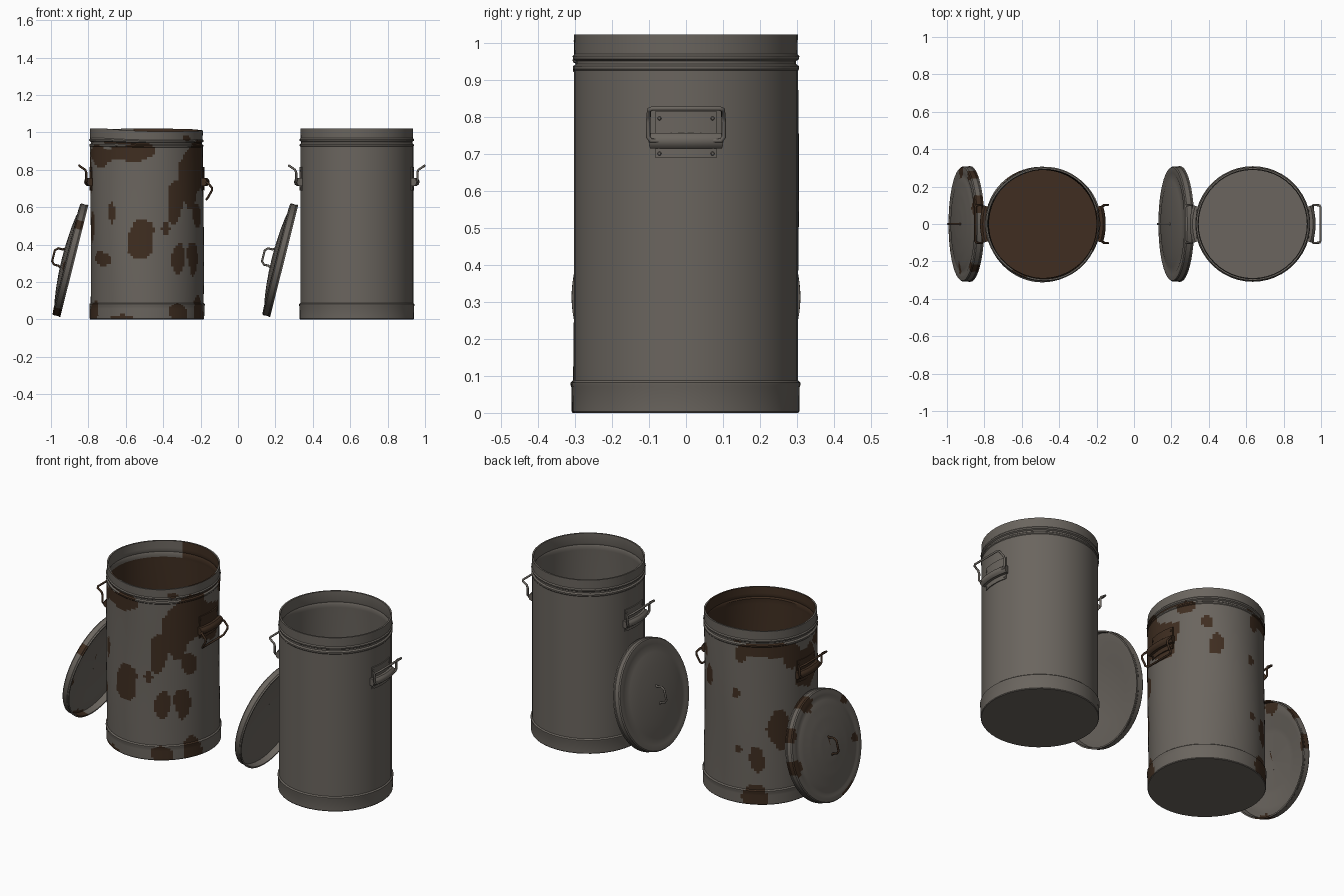
import bpy, bmesh, math
from mathutils import Matrix, Vector, noise

if "Cube" in bpy.data.objects:
    bpy.data.objects.remove(bpy.data.objects["Cube"])

def material(name, rgb):
    m = bpy.data.materials.new(name)
    m.diffuse_color = (*rgb, 1)
    m.use_nodes = True
    m.node_tree.nodes["Principled BSDF"].inputs["Base Color"].default_value = m.diffuse_color
    return m

STEEL = material("dull_steel", (0.145, 0.130, 0.113))
RUST = material("dark_rust", (0.050, 0.027, 0.015))

def densify(profile, step):
    out = [profile[0]]
    for a, b in zip(profile, profile[1:]):
        n = max(1, round(math.dist(a, b) / step))
        out += [(a[0] + (b[0] - a[0]) * i / n, a[1] + (b[1] - a[1]) * i / n) for i in range(1, n + 1)]
    return out

def lathe(name, profile, segs, matrix, mats, half=None, rust=None, warp=None):
    """Spin an (r, z) profile; half = half arc in degrees for a capped partial sweep."""
    bm = bmesh.new()
    rings = []
    count = segs if half is None else segs + 1
    for i in range(count):
        a = 2 * math.pi * i / segs if half is None else math.radians(half) * (2 * i / segs - 1)
        ring = []
        for r, z in profile:
            rr, zz = warp(r, z, a) if warp else (r, z)
            ring.append(bm.verts.new((rr * math.cos(a), rr * math.sin(a), zz)))
        rings.append(ring)
    n = len(profile)
    for i in range(segs):
        A, B = rings[i], rings[(i + 1) % count]
        for j in range(n - 1 if half is None else n):
            k = (j + 1) % n
            bm.faces.new((A[j], B[j], B[k], A[k]))
    if half is not None:
        bm.faces.new(rings[0])
        bm.faces.new(rings[-1])
    bmesh.ops.remove_doubles(bm, verts=bm.verts, dist=1e-5)
    bmesh.ops.recalc_face_normals(bm, faces=bm.faces)
    for f in bm.faces:
        f.smooth = True
        if rust:
            c = f.calc_center_median()
            f.material_index = int(rust(math.degrees(math.atan2(c.y, c.x)), math.hypot(c.x, c.y), c.z))
    me = bpy.data.meshes.new(name)
    bm.to_mesh(me)
    bm.free()
    me.set_sharp_from_angle(angle=math.radians(35))
    for m in mats:
        me.materials.append(m)
    ob = bpy.data.objects.new(name, me)
    ob.matrix_world = matrix
    bpy.context.collection.objects.link(ob)
    return ob

def wire(name, pts, radius, matrix, mat):
    cu = bpy.data.curves.new(name, 'CURVE')
    cu.dimensions = '3D'
    cu.bevel_depth, cu.bevel_resolution, cu.use_fill_caps = radius, 2, True
    sp = cu.splines.new('POLY')
    sp.points.add(len(pts) - 1)
    for p, co in zip(sp.points, pts):
        p.co = (*co, 1)
    sp.use_smooth = True
    cu.materials.append(mat)
    ob = bpy.data.objects.new(name, cu)
    ob.matrix_world = matrix
    bpy.context.collection.objects.link(ob)
    bpy.ops.object.select_all(action='DESELECT')
    ob.select_set(True)
    bpy.context.view_layer.objects.active = ob
    bpy.ops.object.convert(target='MESH')

# rust patches on the wall: (azimuth, height, half width, half height)
SPOTS = [(-96, .42, .07, .105), (-128, .57, .02, .06), (-145, .33, .07, .04), (-59, .64, .05, .12),
         (-57, .31, .045, .08), (-35, .34, .045, .09), (-28, .55, .04, .06), (-70, .48, .02, .03),
         (-25, .82, .14, .13), (-45, .74, .07, .13), (0, .75, .11, .10), (-105, .895, .15, .045),
         (-150, .88, .10, .06), (180, .76, .10, .12), (130, .90, .16, .045), (160, .85, .05, .08),
         (105, .88, .04, .06), (99, .64, .025, .035), (144, .45, .075, .09), (148, .36, .04, .05),
         (121, .27, .045, .075), (102, .32, .02, .025), (60, .68, .035, .055), (50, .82, .03, .03),
         (-165, .50, .04, .08),
         (120, .04, .08, .06), (-25, .04, .06, .07), (-55, .03, .06, .05), (-160, .04, .07, .06),
         (-115, .0, .06, .03), (-45, .97, .03, .02), (30, .92, .05, .03)]

def blotch(az, z, spots, radius):
    a = math.radians(az)
    wob = noise.noise(Vector((3 * math.cos(a), 3 * math.sin(a), 9 * z))) * .5
    for sa, sz, w, h in spots:
        arc = math.radians((az - sa + 180) % 360 - 180) * radius
        if math.hypot(arc / w, (z - sz) / h) < 1 + wob:
            return True
    return False

def can_rust(az, r, z):
    if r < .296 and z > .01:                      # inside is rusty below the rim
        bare = z > .93 and (az > 105 or az < -140)
        return z < 1.015 and not bare
    return z > .005 and blotch(az, z, SPOTS, .3)

LID_SPOTS = [(95, .29, .05, .04), (20, .29, .05, .05), (-50, .29, .04, .03), (60, .30, .04, .02),
             (-100, .24, .03, .03), (0, .0, .05, .05), (-160, .30, .06, .02)]

def lid_rust(az, r, z):
    return blotch(az, r, LID_SPOTS, .3)

def dent(r, z, a):                                # bent rim and wavy wall of the old can
    k = max(0, (z - .88) / .14)
    return (r + (.003 * math.sin(3 * a + 5 * z) if r > .2 else 0),
            z - k * .014 * max(0, math.cos(a + .9)) - k * .004 * (1 + math.sin(3 * a)) / 2)

CAN = [(0, 0), (.303, 0), (.306, .004), (.307, .07), (.309, .076), (.309, .082), (.302, .088), (.302, .924),
       (.305, .928), (.305, .936), (.297, .942), (.297, .950), (.305, .955), (.306, .963), (.301, .969),
       (.302, 1.021), (.293, 1.021), (.291, .965), (.294, .955), (.289, .945), (.291, .925), (.291, .03), (0, .03)]
LID = [(0, .068), (.08, .066), (.16, .060), (.23, .051), (.262, .043), (.272, .046), (.303, .044), (.308, .038),
       (.306, .012), (.309, .008), (.309, 0), (.301, 0), (.300, .036), (.26, .036), (.16, .052), (0, .060)]
PLATE = [(.299, .688), (.307, .688), (.307, .815), (.299, .815)]
ROLL = [(.304, .714), (.322, .714), (.332, .722), (.336, .735), (.332, .748), (.322, .756), (.304, .756)]

# wire paths as (distance from can axis, y, z) for one half, mirrored across y
RAISED = [(.322, .07, .735), (.322, .095, .735), (.324, .102, .745), (.324, .102, .785), (.330, .101, .80),
          (.357, .100, .818), (.362, .090, .822)]
HANGING = [(.318, .07, .735), (.318, .095, .735), (.325, .102, .730), (.347, .102, .705), (.348, .102, .69),
           (.325, .100, .650), (.318, .090, .642)]

def mirrored(half):
    return half + [(d, -y, z) for d, y, z in reversed(half)]

def build(tag, cx, rusty):
    place = Matrix.Translation((cx, 0, 0))
    part = RUST if rusty else STEEL
    # can body with open top
    lathe(tag + "_can_body", densify(CAN, .014) if rusty else CAN, 128 if rusty else 48, place,
          [STEEL, RUST], rust=can_rust if rusty else None, warp=dent if rusty else None)
    # side handles: plate, rolled sleeve, rivets and swinging wire
    for side, turn in (("right", 0), ("left", math.pi)):
        m = place @ Matrix.Rotation(turn, 4, 'Z')
        n = f"{tag}_{side}_handle_"
        lathe(n + "plate", PLATE, 8, m, [part], half=15.5)
        lathe(n + "sleeve", ROLL, 8, m, [part], half=17.5)
        for i, (a, z) in enumerate([(-13.5, .70), (13.5, .70), (-13.5, .795), (13.5, .795)]):
            rm = m @ Matrix.Rotation(math.radians(a), 4, 'Z') @ Matrix.Translation((.306, 0, z)) \
                @ Matrix.Rotation(math.pi / 2, 4, 'Y')
            lathe(f"{n}rivet_{i}", [(0, 0), (.006, 0), (.004, .004), (0, .005)], 8, rm, [part])
        path = HANGING if rusty and side == "right" else RAISED
        wire(n + "wire", mirrored(path), .006, m, part)
    # lid leaning against the left side, domed face outward
    lm = Matrix(((.244, 0, -.97, cx - .388), (0, 1, 0, 0), (.97, 0, .244, .312), (0, 0, 0, 1)))
    lathe(tag + "_lid", densify(LID, .014) if rusty else LID, 96 if rusty else 48, lm,
          [STEEL, RUST], rust=lid_rust if rusty else None)
    grip = [(-.055, 0, .06), (-.045, 0, .075), (-.045, 0, .10), (-.03, 0, .115),
            (.03, 0, .115), (.045, 0, .10), (.045, 0, .075), (.055, 0, .06)]
    wire(tag + "_lid_grip", grip, .006, lm, part)

build("rusty", -.487, True)
build("clean", .635, False)
